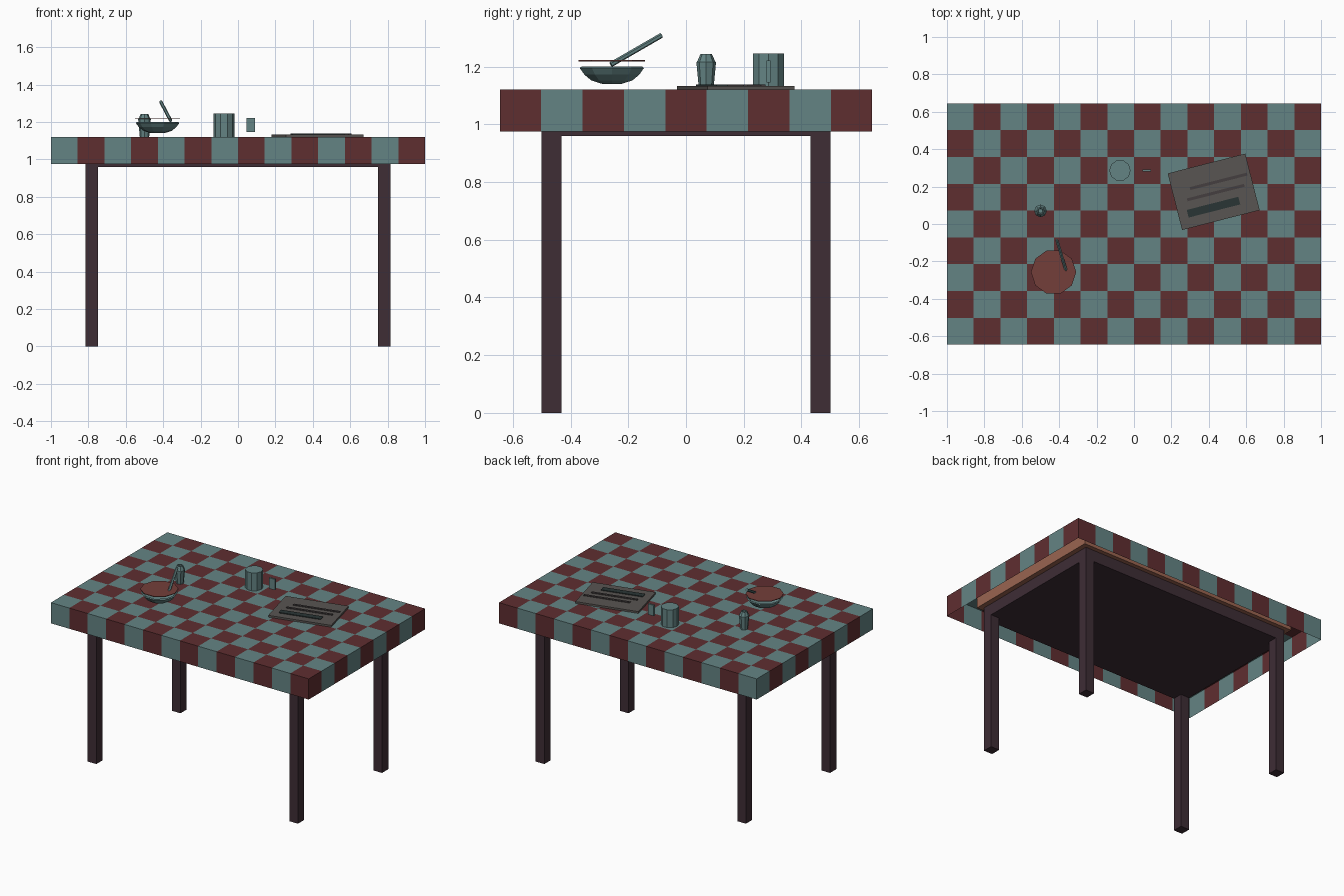
import bpy, bmesh, math
from mathutils import Vector, Matrix

if "Cube" in bpy.data.objects:
    bpy.data.objects.remove(bpy.data.objects["Cube"])


def material(name, hexcode):
    rgb = [int(hexcode[i:i + 2], 16) / 255 for i in (0, 2, 4)]
    lin = [c / 12.92 if c < 0.04 else ((c + 0.055) / 1.055) ** 2.4 for c in rgb]
    m = bpy.data.materials.new(name)
    m.diffuse_color = (*lin, 1)
    m.use_nodes = True
    m.node_tree.nodes["Principled BSDF"].inputs["Base Color"].default_value = m.diffuse_color
    return m


TEAL = material("teal", "648484")
RED = material("dark_red", "5f2e30")
WOOD = material("dark_wood", "3e2d35")
TAN = material("tan_wood", "9a6450")
SOUP = material("soup", "743e3a")
PAPER = material("paper", "595552")
INK = material("ink", "2a3535")
FAINT = material("faint_ink", "453f40")


def finish(name, bm, *mats):
    bmesh.ops.recalc_face_normals(bm, faces=bm.faces[:])
    me = bpy.data.meshes.new(name)
    bm.to_mesh(me)
    bm.free()
    for m in mats:
        me.materials.append(m)
    ob = bpy.data.objects.new(name, me)
    bpy.context.collection.objects.link(ob)
    return ob


def box(name, centre, size, mat, angle=0):
    bm = bmesh.new()
    bmesh.ops.create_cube(bm, size=1)
    bm.transform(Matrix.Translation(centre) @ Matrix.Rotation(angle, 4, 'Z')
                 @ Matrix.Diagonal((*size, 1)))
    return finish(name, bm, mat)


def lathe(name, x, y, profile, sides, mat, cap_top=True):
    # stack of polygon rings given as (radius, z)
    bm = bmesh.new()
    rings = []
    for r, z in profile:
        angles = [2 * math.pi * i / sides for i in range(sides)]
        rings.append([bm.verts.new((x + r * math.cos(a), y + r * math.sin(a), z))
                      for a in angles])
    for a, b in zip(rings, rings[1:]):
        for i in range(sides):
            j = (i + 1) % sides
            bm.faces.new((a[i], a[j], b[j], b[i]))
    bm.faces.new(rings[0])
    if cap_top and len(rings) > 1:
        bm.faces.new(rings[-1])
    return finish(name, bm, mat)


# Checked tablecloth: open shell, 14 x 9 squares with a hanging skirt
W, D, TOP, HEM = 1.0, 0.645, 1.12, 0.975
bm = bmesh.new()
bmesh.ops.create_grid(bm, x_segments=14, y_segments=9, size=1)
bm.transform(Matrix.Translation((0, 0, TOP)) @ Matrix.Diagonal((W, D, 1, 1)))
rim = [e for e in bm.edges if e.is_boundary]
ext = bmesh.ops.extrude_edge_only(bm, edges=rim)
bmesh.ops.translate(bm, vec=(0, 0, HEM - TOP),
                    verts=[g for g in ext["geom"] if isinstance(g, bmesh.types.BMVert)])
for f in bm.faces:
    c = f.calc_center_median()
    col = min(13, int((c.x + W) / (2 * W) * 14))
    row = min(8, int((c.y + D) / (2 * D) * 9))
    f.material_index = (max(col, 0) + max(row, 0)) % 2
finish("tablecloth", bm, TEAL, RED)

# Table top, under frame and legs
box("table_top", (0, 0, 1.075), (1.70, 1.06, 0.07), TAN)
box("under_frame", (0, 0, 1.0), (1.63, 1.0, 0.08), WOOD)
for sx, side in ((-1, "left"), (1, "right")):
    for sy, end in ((-1, "front"), (1, "back")):
        box(f"{end}_{side}_leg", (sx * 0.782, sy * 0.466, 0.5), (0.067, 0.069, 1.0), WOOD)

# Bowl with soup and spoon
lathe("bowl", -0.43, -0.257,
      [(0.035, 1.14), (0.075, 1.152), (0.1, 1.172), (0.117, 1.195), (0.11, 1.2),
       (0.09, 1.175), (0.04, 1.153)], 10, TEAL)
lathe("soup", -0.43, -0.257, [(0.121, 1.218), (0.121, 1.222)], 10, SOUP)
a, b = Vector((-0.36, -0.26, 1.207)), Vector((-0.413, -0.085, 1.308))
bm = bmesh.new()
bmesh.ops.create_cone(bm, cap_ends=True, segments=6, radius1=0.009, radius2=0.009,
                      depth=(b - a).length)
bm.transform(Matrix.Translation((a + b) / 2)
             @ (b - a).to_track_quat('Z', 'Y').to_matrix().to_4x4())
finish("spoon", bm, TEAL)

# Shaker
lathe("shaker", -0.5, 0.07,
      [(0.025, 1.12), (0.034, 1.215), (0.03, 1.22), (0.02, 1.243), (0.014, 1.243),
       (0.012, 1.232)], 8, TEAL)

# Mug and handle
lathe("mug", -0.075, 0.286, [(0.057, 1.12), (0.057, 1.245)], 10, TEAL)
box("mug_handle", (0.068, 0.286, 1.183), (0.044, 0.013, 0.075), TEAL)

# Folded paper with printed bars
TILT = math.radians(14.3)
box("paper", (0.426, 0.172, 1.1265), (0.428, 0.312, 0.013), PAPER, TILT)
for name, x, y, length, width, mat in (
        ("wide_bar", 0.425, 0.09, 0.285, 0.042, INK),
        ("lower_bar", 0.437, 0.168, 0.315, 0.016, FAINT),
        ("upper_bar", 0.452, 0.228, 0.315, 0.016, FAINT)):
    box(name, (x, y, 1.135), (length, width, 0.006), mat, TILT)
